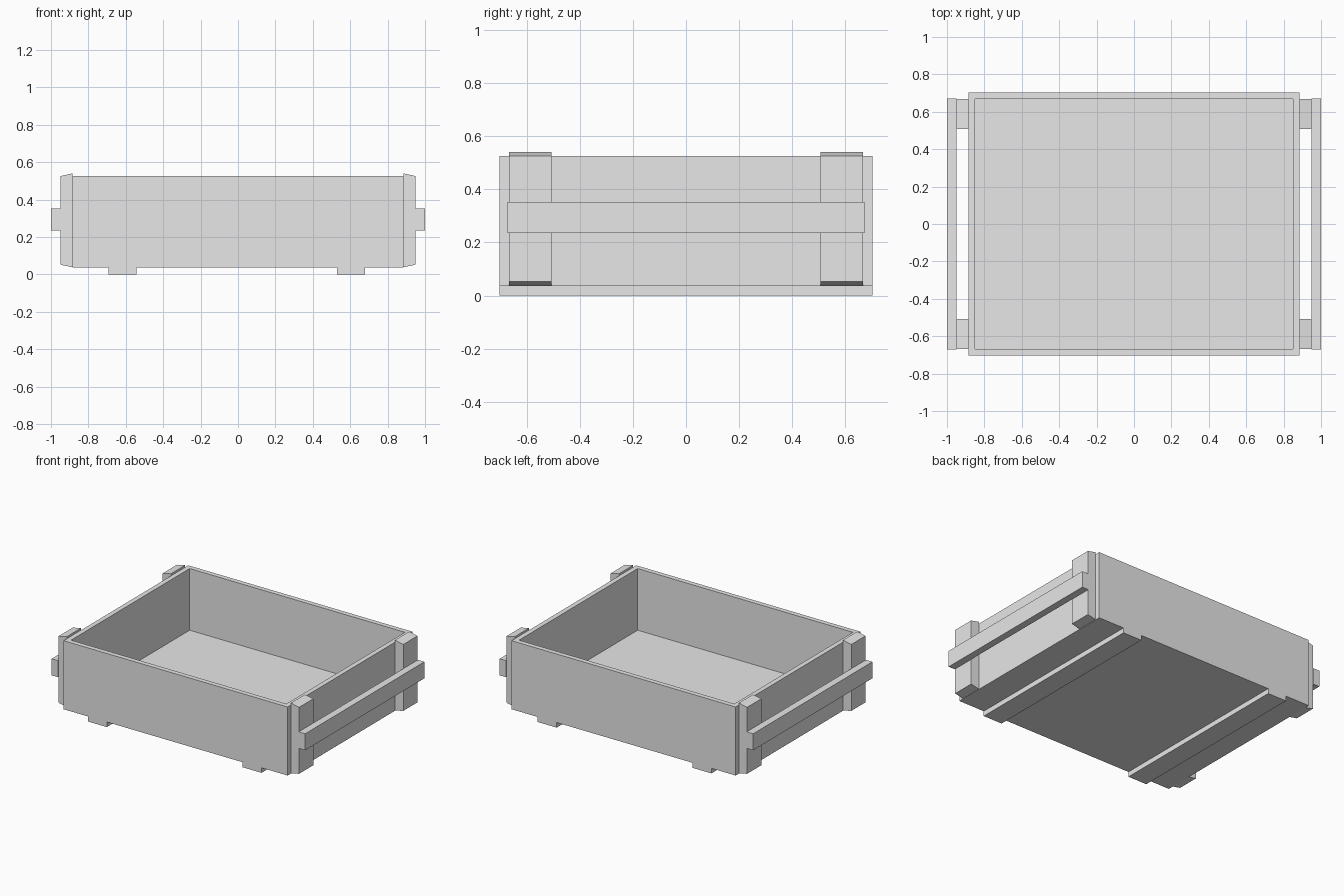
import bpy, bmesh

if "Cube" in bpy.data.objects:
    bpy.data.objects.remove(bpy.data.objects["Cube"])

# Single pale grey finish
grey = bpy.data.materials.new("pale_grey")
grey.use_nodes = True
colour = (0.8, 0.8, 0.8, 1.0)
grey.diffuse_color = colour
grey.node_tree.nodes["Principled BSDF"].inputs["Base Color"].default_value = colour


def block(name, lo, hi, shape=None):
    """Axis-aligned block from corner lo to corner hi; shape edits its bmesh."""
    bm = bmesh.new()
    bmesh.ops.create_cube(bm, size=1)
    for v in bm.verts:
        v.co = [(a + b) / 2 + c * (b - a) for a, b, c in zip(lo, hi, v.co)]
    if shape:
        shape(bm)
    bmesh.ops.recalc_face_normals(bm, faces=bm.faces)
    mesh = bpy.data.meshes.new(name)
    bm.to_mesh(mesh)
    bm.free()
    mesh.materials.append(grey)
    obj = bpy.data.objects.new(name, mesh)
    bpy.context.collection.objects.link(obj)
    return obj


def hollow(bm):
    """Inset the top face for the rim and sink it to the tray floor."""
    top = max(bm.faces, key=lambda f: f.calc_center_median().z)
    bmesh.ops.inset_region(bm, faces=[top], thickness=0.049)
    walls = bmesh.ops.extrude_discrete_faces(bm, faces=[top])["faces"]
    for v in walls[0].verts:
        v.co.z = 0.085


def taper_ends(bm):
    """Slope the post ends down towards the outer face."""
    for v in bm.verts:
        if abs(v.co.x) > 0.92:
            v.co.z += 0.014 if v.co.z < 0.3 else -0.014


# Open tray
block("tray_box", (-0.884, -0.703, 0.036), (0.884, 0.703, 0.525), hollow)

# Runners under the tray
for side, x in (("right", -0.618), ("left", 0.603)):
    block(f"{side}_runner", (x - 0.075, -0.703, 0), (x + 0.075, 0.703, 0.036))

# End posts and carrying rails
for side, s in (("right", -1), ("left", 1)):
    inner, outer = sorted((s * 0.884, s * 0.949))
    for end, e in (("front", -1), ("back", 1)):
        y0, y1 = sorted((e * 0.507, e * 0.667))
        block(f"{end}_{side}_post", (inner, y0, 0.038), (outer, y1, 0.54), taper_ends)
    x0, x1 = sorted((s * 0.949, s * 1.0))
    block(f"{side}_carry_rail", (x0, -0.672, 0.235), (x1, 0.672, 0.353))
